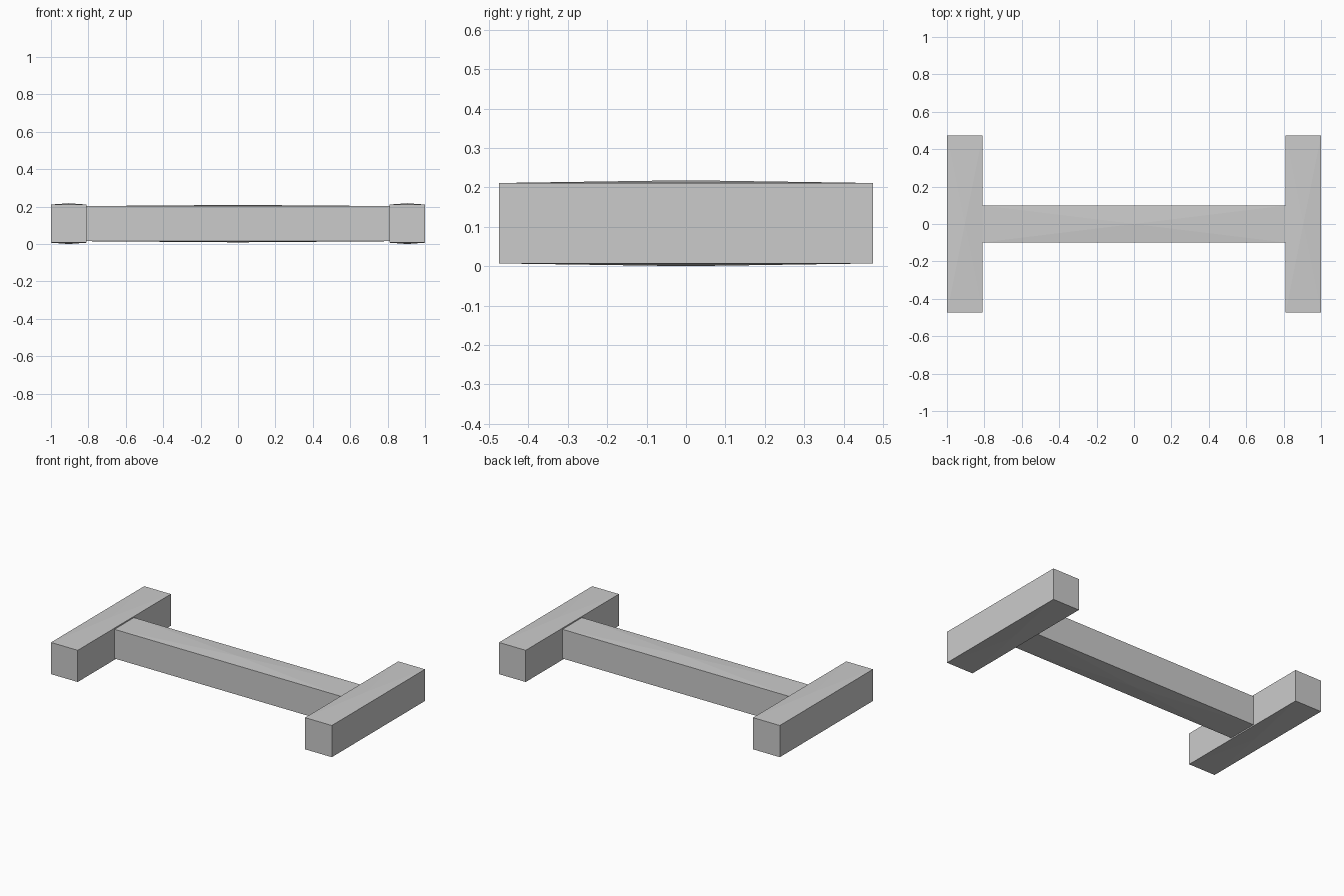
import bpy, bmesh
from mathutils import Vector

if "Cube" in bpy.data.objects:
    bpy.data.objects.remove(bpy.data.objects["Cube"])

MID_Z = 0.109


def crowned_bar(name, x, half_x, half_y, half_z, crown):
    """Box whose top and bottom rise very slightly to the centre."""
    bm = bmesh.new()
    bmesh.ops.create_cube(bm, size=2)
    bmesh.ops.scale(bm, vec=(half_x, half_y, half_z), verts=bm.verts)
    bm.normal_update()
    caps = [f for f in bm.faces if abs(f.normal.z) > 0.9]
    for face in caps:
        lift = Vector((0, 0, crown)) * (1 if face.normal.z > 0 else -1)
        centre = bmesh.ops.poke(bm, faces=[face])["verts"][0]
        centre.co += lift
    mesh = bpy.data.meshes.new(name)
    bm.to_mesh(mesh)
    bm.free()
    obj = bpy.data.objects.new(name, mesh)
    obj.location = (x, 0, MID_Z)
    bpy.context.collection.objects.link(obj)
    return obj


# End bars
for side, label in ((-1, "left"), (1, "right")):
    crowned_bar(label + "_end_bar", side * 0.905, 0.095, 0.474, 0.102, 0.007)

# Connecting beam, butted against the end bars
crowned_bar("connecting_beam", 0, 0.81, 0.099, 0.094, 0.006)
